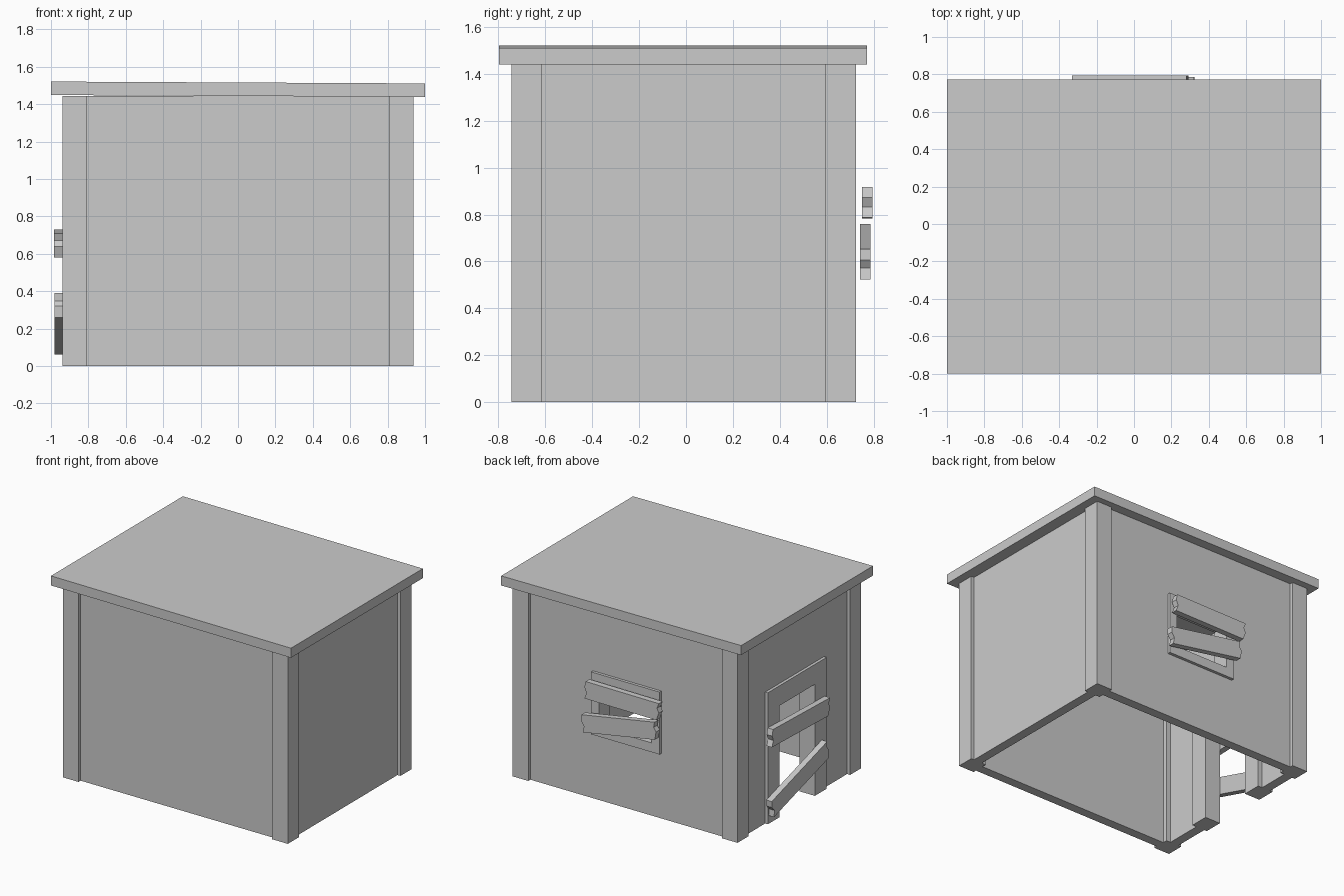
import bpy, bmesh
from math import radians, atan2, hypot
from mathutils import Matrix, Vector

if "Cube" in bpy.data.objects:
    bpy.data.objects.remove(bpy.data.objects["Cube"])


def box(name, lo, hi):
    """Axis-aligned box between two corners."""
    bm = bmesh.new()
    bmesh.ops.create_cube(bm, size=1)
    for v in bm.verts:
        v.co = [l + (c + 0.5) * (h - l) for c, l, h in zip(v.co, lo, hi)]
    me = bpy.data.meshes.new(name)
    bm.to_mesh(me)
    bm.free()
    ob = bpy.data.objects.new(name, me)
    bpy.context.collection.objects.link(ob)
    return ob


def cut(ob, cutter):
    m = ob.modifiers.new("opening", 'BOOLEAN')
    m.object = cutter
    m.operation = 'DIFFERENCE'
    m.solver = 'EXACT'


def cutter(name, lo, hi):
    ob = box(name, lo, hi)
    ob.hide_render = True
    ob.display_type = 'WIRE'
    return ob


def plank(name, start, end, normal, width=0.13, thick=0.045):
    """Board with broken ends running from start to end, extruded along normal."""
    a, b, n = Vector(start), Vector(end), Vector(normal)
    u = (b - a).normalized()
    w = n.cross(u)
    if w.z < 0:
        w = -w
    L, h = (b - a).length, width / 2
    prof = [(0.0, -h), (L - 0.02, -h), (L, -h * 0.1), (L - 0.015, h * 0.4), (L, h),
            (0.01, h), (0.0, h * 0.3), (0.018, -h * 0.3)]
    bm = bmesh.new()
    f = bm.faces.new([bm.verts.new(a + u * p + w * q) for p, q in prof])
    ext = bmesh.ops.extrude_face_region(bm, geom=[f])
    bmesh.ops.translate(bm, vec=n * thick,
                        verts=[g for g in ext["geom"] if isinstance(g, bmesh.types.BMVert)])
    bmesh.ops.recalc_face_normals(bm, faces=bm.faces)
    me = bpy.data.meshes.new(name)
    bm.to_mesh(me)
    bm.free()
    ob = bpy.data.objects.new(name, me)
    bpy.context.collection.objects.link(ob)


X, Y0, Y1, H = 0.937, -0.745, 0.725, 1.445   # outer post faces and wall height
P, I, T = 0.13, 0.025, 0.07                  # post size, wall inset, wall thickness

# corner posts
for sx, side in ((-1, "left"), (1, "right")):
    xs = sorted((sx * X, sx * (X - P)))
    box(f"front_{side}_post", (xs[0], Y0, 0), (xs[1], Y0 + P, H))
    box(f"back_{side}_post", (xs[0], Y1 - P, 0), (xs[1], Y1, H))

# walls, open underneath
xi = X - P
box("front_wall", (-xi, Y0 + I, 0), (xi, Y0 + I + T, H))
back = box("back_wall", (-xi, Y1 - I - T, 0), (xi, Y1 - I, H))
box("right_wall", (X - I - T, Y0 + P, 0), (X - I, Y1 - P, H))
left = box("left_wall", (-X + I, Y0 + P, 0), (-X + I + T, Y1 - P, H))

# doorway with deep frame
door_cut = cutter("door_opening", (-1.2, -0.20, -0.2), (-0.6, 0.22, 0.84))
door_frame = box("door_frame", (-X + 0.003, -0.34, 0), (-X + 0.13, 0.36, 0.99))
door_hole = cutter("door_frame_clearance", (-1.2, -0.335, -0.2), (-0.6, 0.355, 0.985))
cut(left, door_hole)
cut(door_frame, door_cut)

# window with frame
win_cut = cutter("window_opening", (-0.22, 0.4, 0.56), (0.22, 1.0, 0.89))
win_frame = box("window_frame", (-0.285, Y1 - 0.13, 0.49), (0.285, Y1 - 0.003, 0.96))
win_hole = cutter("window_frame_clearance", (-0.28, 0.4, 0.495), (0.28, 1.0, 0.955))
cut(back, win_hole)
cut(win_frame, win_cut)

# boards nailed over the door and window
plank("door_board_upper", (-0.938, 0.38, 0.665), (-0.938, -0.31, 0.645), (-1, 0, 0))
plank("door_board_lower", (-0.935, 0.37, 0.125), (-0.935, -0.30, 0.328), (-1, 0, 0))
plank("window_board_upper", (0.29, 0.75, 0.852), (-0.33, 0.75, 0.848), (0, 1, 0))
plank("window_board_lower", (0.32, 0.742, 0.587), (-0.30, 0.742, 0.695), (0, 1, 0))

# roof slab, sagging slightly to the right
roof = box("roof", (-1, -0.798, -0.036), (1, 0.772, 0.036))
for v in roof.data.vertices:
    v.co.z += 1.48 - 0.005 * v.co.x
